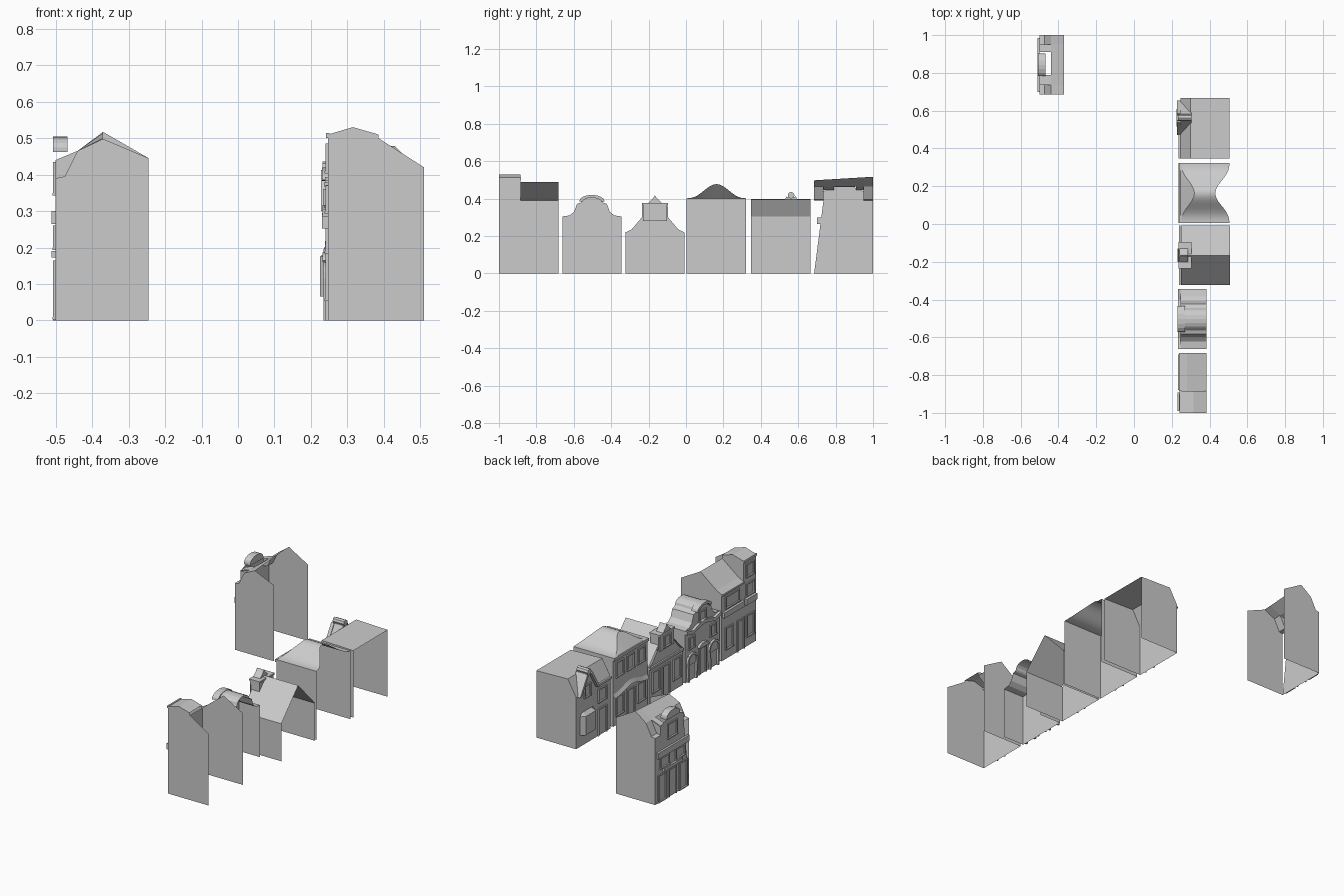
import bpy, math

if "Cube" in bpy.data.objects:
    bpy.data.objects.remove(bpy.data.objects["Cube"])

F = 0.247      # facade plane of the row
L = -0.5       # facade plane of the lone house


def mesh(name, verts, faces):
    me = bpy.data.meshes.new(name)
    me.from_pydata(verts, [], faces)
    me.update()
    ob = bpy.data.objects.new(name, me)
    bpy.context.collection.objects.link(ob)
    return ob


def wall_x(name, x, yz):
    """Flat wall facing -x from a (y, z) outline."""
    return mesh(name, [(x, y, z) for y, z in yz], [tuple(range(len(yz)))[::-1]])


def wall_y(name, y, xz):
    """Flat side wall from an (x, z) outline."""
    return mesh(name, [(x, y, z) for x, z in xz], [tuple(range(len(xz)))])


def sheet(name, rows):
    """Surface lofted between equally long rows of points."""
    n = len(rows[0])
    v = [p for r in rows for p in r]
    f = [(i * n + j, i * n + j + 1, (i + 1) * n + j + 1, (i + 1) * n + j)
         for i in range(len(rows) - 1) for j in range(n - 1)]
    return mesh(name, v, f)


def roof_y(name, xz, y0, y1):
    return sheet(name, [[(x, y, z) for x, z in xz] for y in (y0, y1)])


def roof_x(name, yz, x0, x1):
    return sheet(name, [[(x, y, z) for y, z in yz] for x in (x1, x0)])


def prism(name, yz, x0, x1):
    """Solid with a (y, z) outline, running along x."""
    n = len(yz)
    v = [(x, y, z) for x in (x0, x1) for y, z in yz]
    f = [tuple(range(n))[::-1], tuple(range(n, 2 * n))]
    f += [(i, (i + 1) % n, (i + 1) % n + n, i + n) for i in range(n)]
    return mesh(name, v, f)


def box(name, x0, x1, y0, y1, z0, z1):
    return prism(name, [(y0, z0), (y1, z0), (y1, z1), (y0, z1)], x0, x1)


def frame(name, x, yc, w, z0, z1, t=0.008, d=0.007):
    """Three-sided raised surround, with a sill unless it stands on the ground."""
    a, b = yc - w / 2, yc + w / 2
    if z0 < 0.01:
        prism(name, [(a, z0), (a + t, z0), (a + t, z1 - t), (b - t, z1 - t),
                     (b - t, z0), (b, z0), (b, z1), (a, z1)], x - d, x)
    else:
        for s in ((a, a + t, z0, z1), (b - t, b, z0, z1), (a + t, b - t, z1 - t, z1)):
            box(name, x - d, x, *s)
        box(name + "_sill", x - d * 1.3, x, a - .003, b + .003, z0 - .007, z0)


def arc(yc, zc, ry, rz, n=8, a0=0, a1=180):
    return [(yc + ry * math.cos(math.radians(a0 + (a1 - a0) * i / n)),
             zc + rz * math.sin(math.radians(a0 + (a1 - a0) * i / n))) for i in range(n + 1)]


# --- House 1: tall house with stair tower
y0, y1, yt = -1.0, -0.683, -0.885
tower = [(F, .51), (.315, .53), (.385, .51)]
wall_x("tower_house_front", F, [(y0, 0), (y1, 0), (y1, .39), (yt, .39), (yt, .505), (y0, .505)])
wall_y("tower_house_side", y0, [(F, 0), (.51, 0), (.51, .42), (.385, .5)] + tower[::-1])
main = [(F, .39), (.28, .408), (.33, .447), (.385, .49)]
wall_y("tower_house_side", y1, [(F, 0), (.51, 0), (.51, .42)] + main[::-1])
roof_y("tower_house_roof", main, yt, y1)
wall_y("tower_cheek", yt, main + tower[::-1])
roof_y("tower_roof", tower, y0, yt)
box("tower_cornice", F - .006, F + .004, y0, yt + .004, .5, .514)
box("tower_house_eave", F - .008, F, yt, y1, .383, .393)
box("tower_balcony", .23, F, -.99, -.893, .252, .287)
box("main_balcony", .233, F, -.88, -.69, .252, .284)
frame("tower_window", F, -.943, .075, .41, .485)
for yc, w in ((-.943, .08), (-.78, .13)):
    frame("upper_window", F, yc, w, .3, .37)
for yc, z in ((-.945, .06), (-.855, 0), (-.75, .06)):
    frame("ground_opening", F, yc, .07, z, .185)

# --- House 2: scroll gable with barrel roof
c, h = -0.503, 0.158
half = [(h, .305), (.12, .31), (.095, .33), (.08, .372), (.062, .378)]
top = ([(c + a, z) for a, z in half] + arc(c, .385, .055, .033)
       + [(c - a, z) for a, z in half[::-1]])
wall_x("scroll_house_front", F, [(c - h, 0), (c + h, 0)] + top)
roof_x("scroll_house_roof", top, F, .385)
for s in (-h, h):
    wall_y("scroll_house_side", c + s, [(F, 0), (.385, 0), (.385, .305), (F, .305)])
rim = arc(c, .385, .068, .035)
prism("scroll_gable_cap", rim + arc(c, .383, .05, .022)[::-1], .23, .27)
wave = [(-.158, .285), (-.1, .272), (-.05, .287), (0, .297), (.05, .287), (.1, .272), (.158, .285)]
prism("scroll_cornice", [(c + a, z) for a, z in wave] + [(c + a, z + .02) for a, z in wave[::-1]], .232, F)
frame("gable_window", F, c, .07, .315, .372)
for s in (-.1, .1):
    prism("side_arch", arc(c + s, .115, .048, .045) + [(c + s - .042, 0), (c + s - .03, 0)]
          + arc(c + s, .115, .036, .034)[::-1] + [(c + s + .03, 0), (c + s + .042, 0)], .235, F)
    box("arch_window", .24, F, c + s - .034, c + s + .034, .095, .15)
    frame("scroll_upper_window", F, c + s, .055, .19, .255)
prism("door_hood", arc(c, .165, .045, .022) + [(c - .04, .16), (c + .04, .16)], .232, F)
frame("scroll_door", F, c, .07, 0, .16)

# --- House 3: neck gable with pitched roof
c, h = -0.166, 0.157
gable = [(c - h, .22), (c, .385), (c + h, .22)]
neck = [(c + h, .22), (c + .125, .235), (c + .07, .30), (c + .068, .37), (c - .068, .37),
        (c - .07, .30), (c - .125, .235), (c - h, .22)]
wall_x("neck_house_front", F, [(c - h, 0), (c + h, 0)] + neck)
roof_x("neck_house_roof", gable, F + .003, .507)
for s in (-h, h):
    wall_y("neck_house_side", c + s, [(F, 0), (.507, 0), (.507, .22), (F, .22)])
prism("neck_tower", [(c - .065, .28), (c + .065, .28), (c + .065, .37), (c - .065, .37)], .24, .3)
box("neck_cap", .236, .305, c - .07, c + .07, .368, .378)
prism("neck_pediment", [(c - .035, .378), (c + .035, .378), (c + .008, .405), (c, .418), (c - .008, .405)], .24, .285)
frame("neck_window", .24, c, .065, .295, .36)
box("neck_band", .238, F, c - h, c + h, .205, .218)
for yc, z in ((-.265, .065), (-.165, 0), (-.07, .065)):
    frame("neck_ground_opening", F, yc, .07, z, .185)

# --- House 4: bell shaped roof, hipped in front
c, h, n = 0.163, 0.159, 16
ys = [c - h + 2 * h * i / n for i in range(n + 1)]
bell = [(.5 + .5 * math.cos(math.pi * (y - c) / h)) ** 1.3 for y in ys]
crest = [(.25 + .07 * b, y, .402 + .076 * b) for y, b in zip(ys, bell)]
eave = [(F - .004, y, .4) for y in ys]
back = [(.505 - .075 * b, y, .402 + .076 * b) for y, b in zip(ys, bell)]
sheet("bell_roof_hip", [crest, eave])
bell_roof = sheet("bell_roof", [back, crest])
for p in bell_roof.data.polygons:
    p.use_smooth = True
wall_x("bell_house_front", F, [(c - h, 0), (c + h, 0), (c + h, .4), (c - h, .4)])
for s in (-h, h):
    wall_y("bell_house_side", c + s, [(F, 0), (.505, 0), (.505, .402), (F, .402)])
box("bell_cornice", .238, F, c - h, c + h, .386, .402)
bow = [(y, .188 + .03 * b) for y, b in zip(ys, bell)]
sheet("bell_awning", [[(.235, y, z - .022) for y, z in bow], [(F, y, z) for y, z in bow]])
for i in (-1, 0, 1):
    frame("bell_upper_window", F, c + i * .1, .07, .285, .37)
    frame("bell_ground_opening", F, c + i * .1, .072, 0 if i == 0 else .06, .17)

# --- House 5: mansard with steep cross gable and bay window
y0, y1, g = 0.347, 0.666, 0.562
mans = [(F, .305), (.30, .398), (.505, .392)]
wall_x("mansard_house_front", F, [(y0, 0), (y1, 0), (y1, .305), (g + .085, .305), (g + .02, .41),
                                  (g - .02, .41), (g - .085, .305), (y0, .305)])
for y in (y0, y1):
    wall_y("mansard_house_side", y, [(F, 0), (.505, 0)] + mans[::-1])
roof_y("mansard_roof", mans, y0, y1)
roof_x("cross_gable_roof", [(g - .085, .305), (g - .02, .41), (g + .02, .41), (g + .085, .305)], F, .305)
prism("gable_finial", arc(g, .418, .018, .018, 8, 0, 360)[:-1], .232, .305)
for s in (-1, 1):
    prism("gable_coping", [(g + s * .092, .3), (g + s * .075, .3), (g + s * .012, .405), (g + s * .024, .412)], .228, F)
box("mansard_eave", .236, F, y0, g - .085, .296, .308)
frame("cross_gable_window", F, g, .06, .275, .345)
bay = [(F, -.065), (.225, -.045), (.225, .045), (F, .065)]
sheet("bay_window", [[(x, g + a, z) for x, a in bay] for z in (.065, .175)])
mesh("bay_floor", [(x, g + a, .065) for x, a in bay], [(0, 1, 2, 3)])
sheet("bay_roof", [[(x, g + a, .175) for x, a in bay], [(F, g + a * .8, .193) for x, a in bay]])
frame("mansard_upper_window", F, .425, .08, .2, .275)
frame("mansard_door", F, .425, .08, 0, .16)

# --- House 6: the lone house opposite, gambrel roof and arched dormer
y0, y1 = 0.685, 1.0
d0, d1 = 0.735, 0.95
dm = (d0 + d1) / 2


def gambrel(top):
    return [(L, .39), (-.475, .395), (-.44, .465), (-.37, top)]


for y, t in ((y0, .498), (y1, .517)):
    wall_y("lone_house_side", y, [(L, 0), (-.245, 0), (-.245, .445)] + gambrel(t)[::-1])
wall_x("lone_house_front", L, [(y0, 0), (y1, 0), (y1, .39), (d1, .39), (d1, .44), (dm + .06, .46)]
       + arc(dm, .475, .055, .028) + [(dm - .06, .46), (d0, .44), (d0, .39)])
row = lambda y: [(x, y, z) for x, z in gambrel(.498 + .019 * (y - y0) / (y1 - y0))]
sheet("lone_roof", [row(y0), row(d0)])
sheet("lone_roof", [row(d1), row(y1)])
sheet("lone_roof_upper", [row(d0)[2:], row(d1)[2:]])
for y in (d0, d1):
    wall_y("dormer_cheek", y, [(L, .39), (-.475, .395), (-.44, .465), (L, .44)])
for a, b in ((d0, .79), (.91, d1)):
    roof_y("dormer_roof", [(L, .445), (-.44, .465)], a, b)
prism("dormer_cap", arc(dm, .475, .06, .03) + [(dm - .06, .462), (dm + .06, .462)], -.508, -.468)
box("lone_cornice", -.512, L, .7, .985, .264, .3)
box("lone_band", -.512, L, .76, .93, .172, .19)
frame("dormer_window", L, dm, .09, .35, .435)
for yc in (.745, .843, .94):
    frame("lone_ground_opening", L, yc, .075, .01 if yc != .843 else 0, .165)
for yc in (.77, .915):
    frame("lone_upper_window", L, yc, .09, .2, .26)
